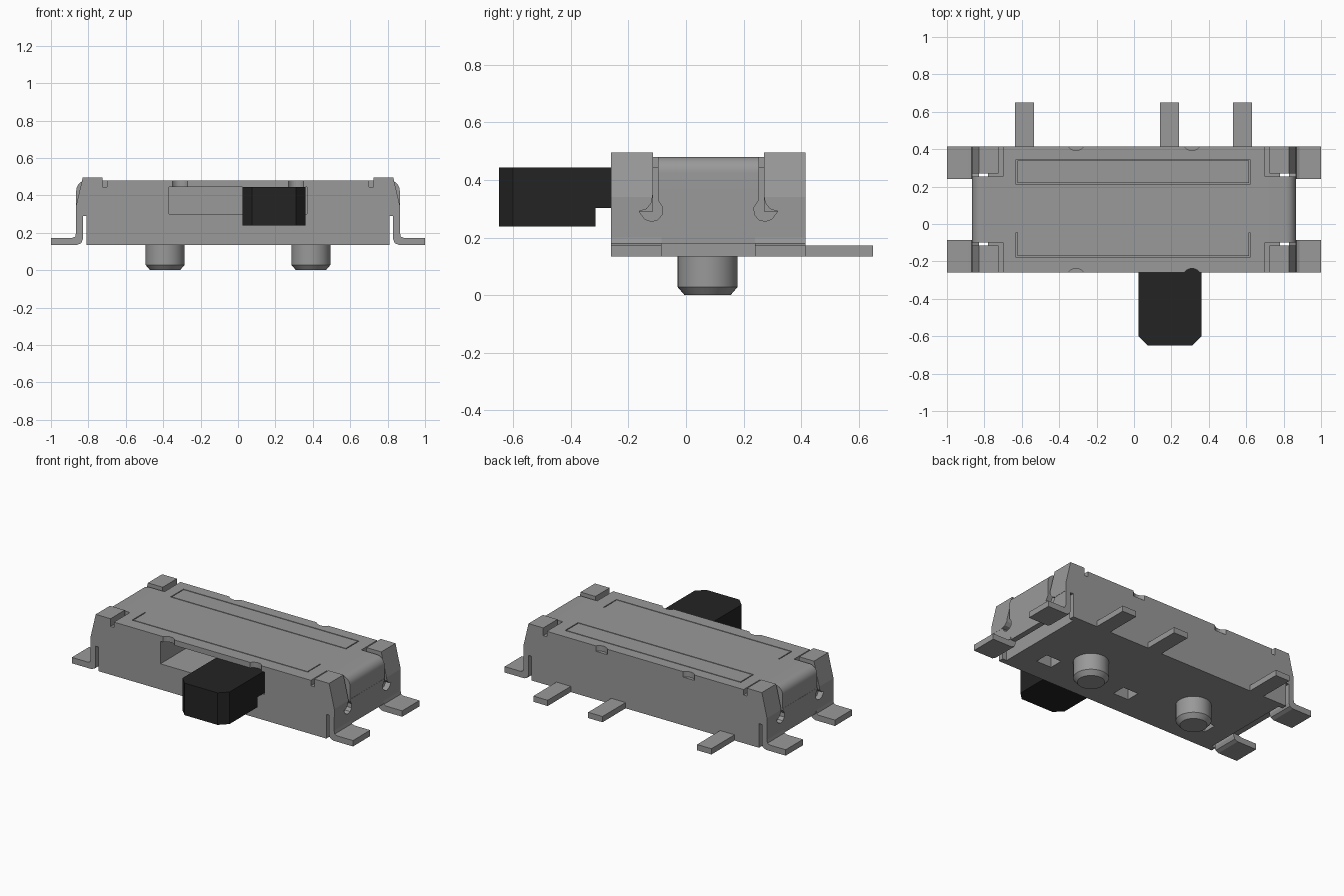
import bpy, bmesh, math
from mathutils import Matrix

if "Cube" in bpy.data.objects:
    bpy.data.objects.remove(bpy.data.objects["Cube"], do_unlink=True)


def material(name, rgb):
    m = bpy.data.materials.new(name)
    m.use_nodes = True
    m.diffuse_color = (*rgb, 1)
    m.node_tree.nodes["Principled BSDF"].inputs["Base Color"].default_value = (*rgb, 1)
    return m


GREY = material("metal_grey", (0.32, 0.32, 0.32))
BLACK = material("lever_black", (0.017, 0.017, 0.017))
Y0, Y1 = -0.26, 0.415          # front and back of the case
YM = (Y0 + Y1) / 2             # mirror plane of the case
BASE, DECK, TOP = 0.135, 0.445, 0.48


def finish(name, bm, mat):
    bmesh.ops.recalc_face_normals(bm, faces=bm.faces)
    me = bpy.data.meshes.new(name)
    bm.to_mesh(me)
    bm.free()
    me.materials.append(mat)
    ob = bpy.data.objects.new(name, me)
    bpy.context.collection.objects.link(ob)
    return ob


def prism(name, pts, axis, a, b, mat=GREY):
    """Extrude a 2D outline along an axis from a to b."""
    place = {"x": lambda p, t: (t, p[0], p[1]),
             "y": lambda p, t: (p[0], t, p[1]),
             "z": lambda p, t: (p[0], p[1], t)}[axis]
    bm = bmesh.new()
    lo = [bm.verts.new(place(p, a)) for p in pts]
    hi = [bm.verts.new(place(p, b)) for p in pts]
    bm.faces.new(lo)
    bm.faces.new(hi)
    for i in range(len(pts)):
        j = (i + 1) % len(pts)
        bm.faces.new((lo[i], lo[j], hi[j], hi[i]))
    return finish(name, bm, mat)


def box(name, x0, x1, y0, y1, z0, z1, mat=GREY):
    return prism(name, [(x0, y0), (x1, y0), (x1, y1), (x0, y1)], "z", z0, z1, mat)


def arc(cx, cy, r, a0, a1, n):
    return [(cx + r * math.cos(math.radians(a0 + (a1 - a0) * i / n)),
             cy + r * math.sin(math.radians(a0 + (a1 - a0) * i / n))) for i in range(n + 1)]


def cut(ob, cutters):
    """Subtract the cutters, bake the result and delete them."""
    for c in cutters:
        c.hide_render = True
        m = ob.modifiers.new("cut", "BOOLEAN")
        m.operation, m.solver, m.object = "DIFFERENCE", "EXACT", c
    dg = bpy.context.evaluated_depsgraph_get()
    dg.update()
    me = bpy.data.meshes.new_from_object(ob.evaluated_get(dg))
    ob.modifiers.clear()
    ob.data = me
    for c in cutters:
        bpy.data.objects.remove(c, do_unlink=True)


def smooth(ob, angle=30):
    bpy.ops.object.select_all(action="DESELECT")
    ob.select_set(True)
    bpy.context.view_layer.objects.active = ob
    bpy.ops.object.shade_smooth_by_angle(angle=math.radians(angle))


# Case body: core with wider front and back walls
w, c, t = 0.81, 0.78, 0.035
body = prism("case_body", [(-w, Y0), (w, Y0), (w, Y0 + t), (c, Y0 + t), (c, Y1 - t), (w, Y1 - t),
                           (w, Y1), (-w, Y1), (-w, Y1 - t), (-c, Y1 - t), (-c, Y0 + t), (-w, Y0 + t)],
             "z", BASE, DECK)
# Lever opening and square pockets underneath
cut(body, [box("opening", -0.37, 0.37, Y0 - 0.1, 0.05, 0.30, 0.55)]
    + [box("pocket", x - 0.055, x + 0.055, -0.12, -0.03, 0.05, 0.22) for x in (-0.585, 0, 0.585)])

# Top plate with edge notches and two outlined strips
plate = box("top_plate", -0.70, 0.70, Y0, Y1, DECK, TOP)
cutters = [prism("notch", arc(x, y, 0.05, 0, 345, 23), "z", 0.40, 0.55)
           for x in (-0.31, 0.31) for y in (Y0 - 0.028, Y1 + 0.028)]
g, zg = 0.006, TOP - 0.012
for y0, y1, sides in ((0.212, 0.345, 4), (-0.178, -0.045, 3)):
    cutters += [box("groove", -0.63, -0.63 + g, y0, y1, zg, 0.55),
                box("groove", 0.62 - g, 0.62, y0, y1, zg, 0.55),
                box("groove", -0.63, 0.62, y0, y0 + g, zg, 0.55)]
    if sides == 4:
        cutters.append(box("groove", -0.63, 0.62, y1 - g, y1, zg, 0.55))
cut(plate, cutters)

# Keyhole outline between the end strap and the corner tabs (y, z)
KEYHOLE = [(-0.098, 0.55), (-0.098, 0.33), (-0.081, 0.305), (-0.083, 0.28), (-0.098, 0.262),
           (-0.12, 0.256), (-0.143, 0.264), (-0.163, 0.291), (-0.137, 0.299), (-0.12, 0.32),
           (-0.115, 0.35), (-0.115, 0.55)]


def flip(pts):
    return [(2 * YM - y, z) for y, z in pts]


for side, s in (("left", 1), ("right", -1)):
    def mx(pts):
        return [(s * x, z) for x, z in pts]

    def keyholes():
        return [prism("keyhole", k, "x", s * 0.815, s * 0.95) for k in (KEYHOLE, flip(KEYHOLE))]

    # Centre strap: rounded bend from the top plate down the end
    strap = prism(side + "_end_strap",
                  mx([(0.70, DECK), (0.70, TOP)] + arc(0.81, 0.425, 0.055, 90, 0, 8)
                     + [(0.865, 0.34), (0.83, 0.34), (0.83, 0.425), (0.81, DECK)]),
                  "y", -0.098, 2 * YM + 0.098)
    smooth(strap)

    # Lower end sheet joining strap and corner tabs
    sheet = box(side + "_end_sheet", *sorted((s * 0.83, s * 0.866)), Y0, Y1, 0.18, 0.34)
    cut(sheet, keyholes())

    for end, f in (("front", 1), ("back", -1)):
        def span(a, b):
            return (a, b) if f == 1 else (2 * YM - b, 2 * YM - a)

        # Raised corner tab with a slanted outer face
        tab = prism(f"{side}_{end}_corner_tab",
                    mx([(0.725, DECK), (0.725, 0.495), (0.83, 0.495), (0.867, 0.34),
                        (0.867, 0.29), (0.81, 0.29), (0.81, DECK)]),
                    "y", *span(Y0, -0.115))
        cut(tab, keyholes())

        # Mounting foot bent outwards
        prism(f"{side}_{end}_foot",
              mx([(0.83, 0.20), (0.83, 0.165), (0.838, 0.145), (0.86, BASE), (1, BASE),
                  (1, 0.173), (0.885, 0.173), (0.87, 0.18), (0.866, 0.20)]),
              "y", *span(Y0, -0.085))

# Terminals along the back
for i, x in enumerate((-0.585, 0.19, 0.58)):
    box(f"terminal_{i + 1}", x - 0.051, x + 0.051, Y1, 0.65, BASE, 0.172)

# Locating pegs with a chamfered tip
for side, x in (("left", 0.39), ("right", -0.39)):
    bm = bmesh.new()
    for r0, r1, z0, z1 in ((0.08, 0.104, 0, 0.028), (0.104, 0.104, 0.028, BASE)):
        bmesh.ops.create_cone(bm, cap_ends=True, segments=40, radius1=r0, radius2=r1, depth=z1 - z0,
                              matrix=Matrix.Translation((x, 0.075, (z0 + z1) / 2)))
    smooth(finish(side + "_peg", bm, GREY))

# Slide lever: chamfered knob and the stem entering the case
prism("lever_knob", [(0.025, -0.315), (0.025, -0.60), (0.075, -0.65), (0.31, -0.65),
                     (0.36, -0.60), (0.36, -0.315)], "z", 0.238, 0.444, BLACK)
box("lever_stem", 0.025, 0.36, -0.315, 0.05, 0.303, 0.444, BLACK)
